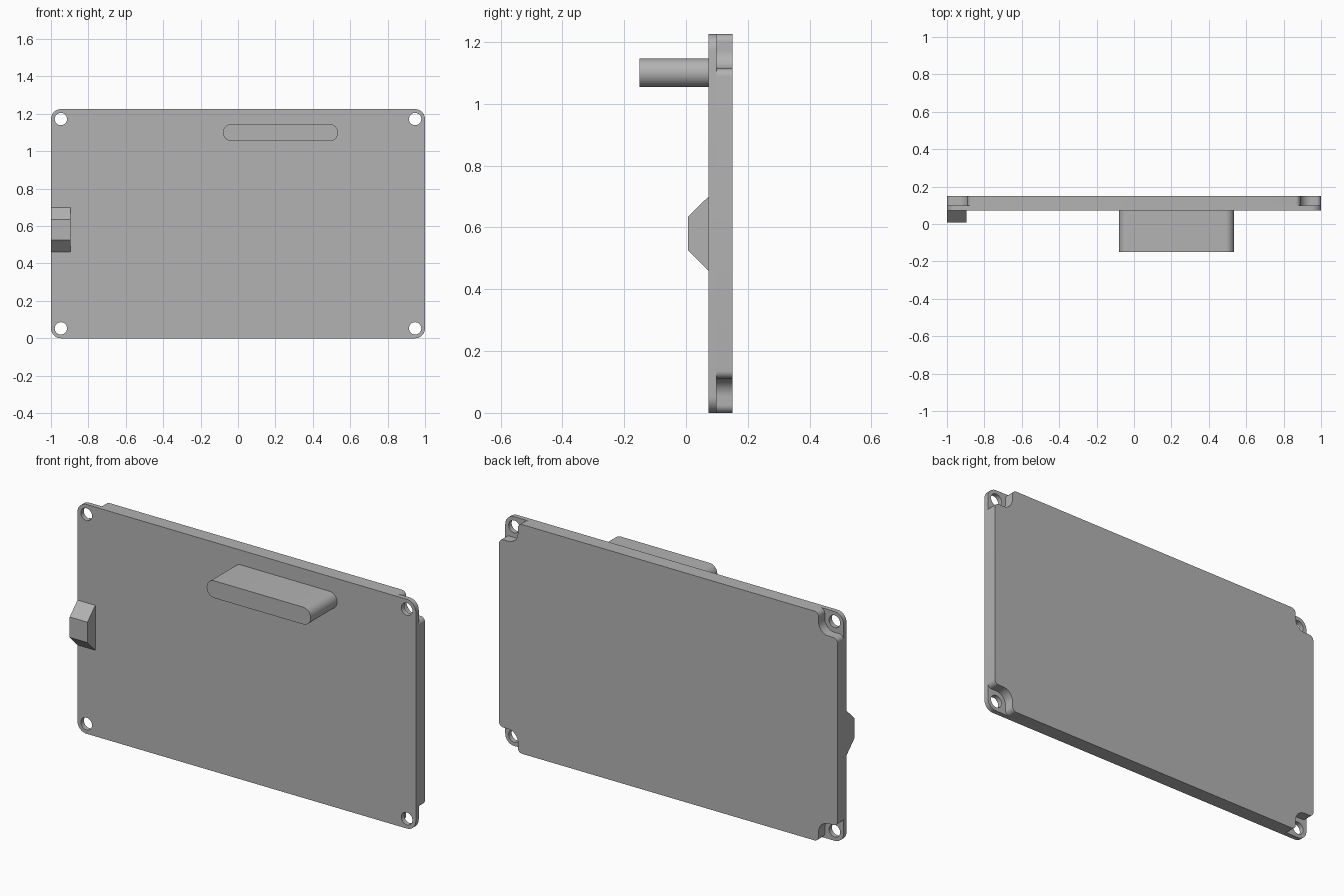
import bpy, bmesh
from math import cos, sin, pi, radians
from mathutils import Matrix

cube = bpy.data.objects.get("Cube")
if cube:
    bpy.data.objects.remove(cube, do_unlink=True)

WIDTH, HEIGHT = 2.0, 1.225
BACK, STEP, FRONT = 0.15, 0.098, 0.073   # depth levels along y
INSET, HOLE_R, NOTCH_R, FILLET = 0.053, 0.033, 0.058, 0.025

grey = bpy.data.materials.new("plain grey")
grey.use_nodes = True
colour = (0.45, 0.45, 0.45, 1)
grey.diffuse_color = colour
grey.node_tree.nodes["Principled BSDF"].inputs["Base Color"].default_value = colour


def arc(cx, cz, r, start, end, steps=10):
    """Points along an arc, angles in degrees."""
    angles = [radians(start + (end - start) * i / steps) for i in range(steps + 1)]
    return [(cx + r * cos(a), cz + r * sin(a)) for a in angles]


def extrude_outline(name, loops, y0, y1):
    """Fill x-z loops (later loops are holes) and extrude them from y0 to y1."""
    curve = bpy.data.curves.new(name, "CURVE")
    curve.dimensions = "2D"
    curve.fill_mode = "BOTH"
    curve.extrude = abs(y1 - y0) / 2
    for loop in loops:
        spline = curve.splines.new("POLY")
        spline.points.add(len(loop) - 1)
        for point, (x, z) in zip(spline.points, loop):
            point.co = (x, z, 0, 1)
        spline.use_cyclic_u = True
    temp = bpy.data.objects.new(name + " outline", curve)
    bpy.context.collection.objects.link(temp)
    bpy.context.view_layer.update()
    mesh = bpy.data.meshes.new_from_object(
        temp.evaluated_get(bpy.context.evaluated_depsgraph_get()))
    bpy.data.objects.remove(temp, do_unlink=True)
    bpy.data.curves.remove(curve)

    # Stand the outline upright, weld it and face it outward
    mesh.transform(Matrix.Translation((0, (y0 + y1) / 2, 0)) @ Matrix.Rotation(pi / 2, 4, "X"))
    bm = bmesh.new()
    bm.from_mesh(mesh)
    bmesh.ops.remove_doubles(bm, verts=bm.verts, dist=0.0001)
    bmesh.ops.recalc_face_normals(bm, faces=bm.faces)
    bm.to_mesh(mesh)
    bm.free()
    return finish(name, mesh)


def finish(name, mesh):
    mesh.name = name
    mesh.materials.clear()
    mesh.materials.append(grey)
    obj = bpy.data.objects.new(name, mesh)
    bpy.context.collection.objects.link(obj)
    bpy.ops.object.select_all(action="DESELECT")
    obj.select_set(True)
    bpy.context.view_layer.objects.active = obj
    bpy.ops.object.shade_smooth_by_angle(angle=radians(30))
    return obj


def four_corners(corner):
    """Mirror a lower-left corner path round the whole plate."""
    right = [(-x, z) for x, z in reversed(corner)]
    lower = corner + right
    return lower + [(x, HEIGHT - z) for x, z in reversed(lower)]


# Thin front flange with rounded corners and screw holes
left = -WIDTH / 2
flange = four_corners(arc(left + INSET, INSET, INSET, 180, 270))
holes = [arc(x, z, HOLE_R, 0, 345, 23)
         for x in (left + INSET, -left - INSET) for z in (INSET, HEIGHT - INSET)]
extrude_outline("front_flange", [flange] + holes, FRONT, STEP)

# Thick back panel, notched round each screw hole
reach = INSET + NOTCH_R
notch = (arc(left + FILLET, reach + FILLET, FILLET, 180, 270, 8)
         + arc(left + INSET, INSET, NOTCH_R, 90, 0, 14)
         + arc(left + reach + FILLET, FILLET, FILLET, 180, 270, 8))
extrude_outline("back_panel", [four_corners(notch)], STEP, BACK)

# Long rounded tongue standing out of the front
r, z = 0.046, 1.1
tongue = arc(-0.08 + r, z, r, 90, 270, 20) + arc(0.535 - r, z, r, -90, 90, 20)
extrude_outline("front_tongue", [tongue], -0.15, FRONT)

# Wedge-sided catch at the edge
bm = bmesh.new()
profile = [(FRONT, 0.46), (0.007, 0.526), (0.007, 0.635), (FRONT, 0.70)]
face = bm.faces.new([bm.verts.new((-1.0, y, z)) for y, z in profile])
new = bmesh.ops.extrude_face_region(bm, geom=[face])["geom"]
bmesh.ops.translate(bm, vec=(0.105, 0, 0),
                    verts=[v for v in new if isinstance(v, bmesh.types.BMVert)])
bmesh.ops.recalc_face_normals(bm, faces=bm.faces)
catch = bpy.data.meshes.new("edge_catch")
bm.to_mesh(catch)
bm.free()
finish("edge_catch", catch)
